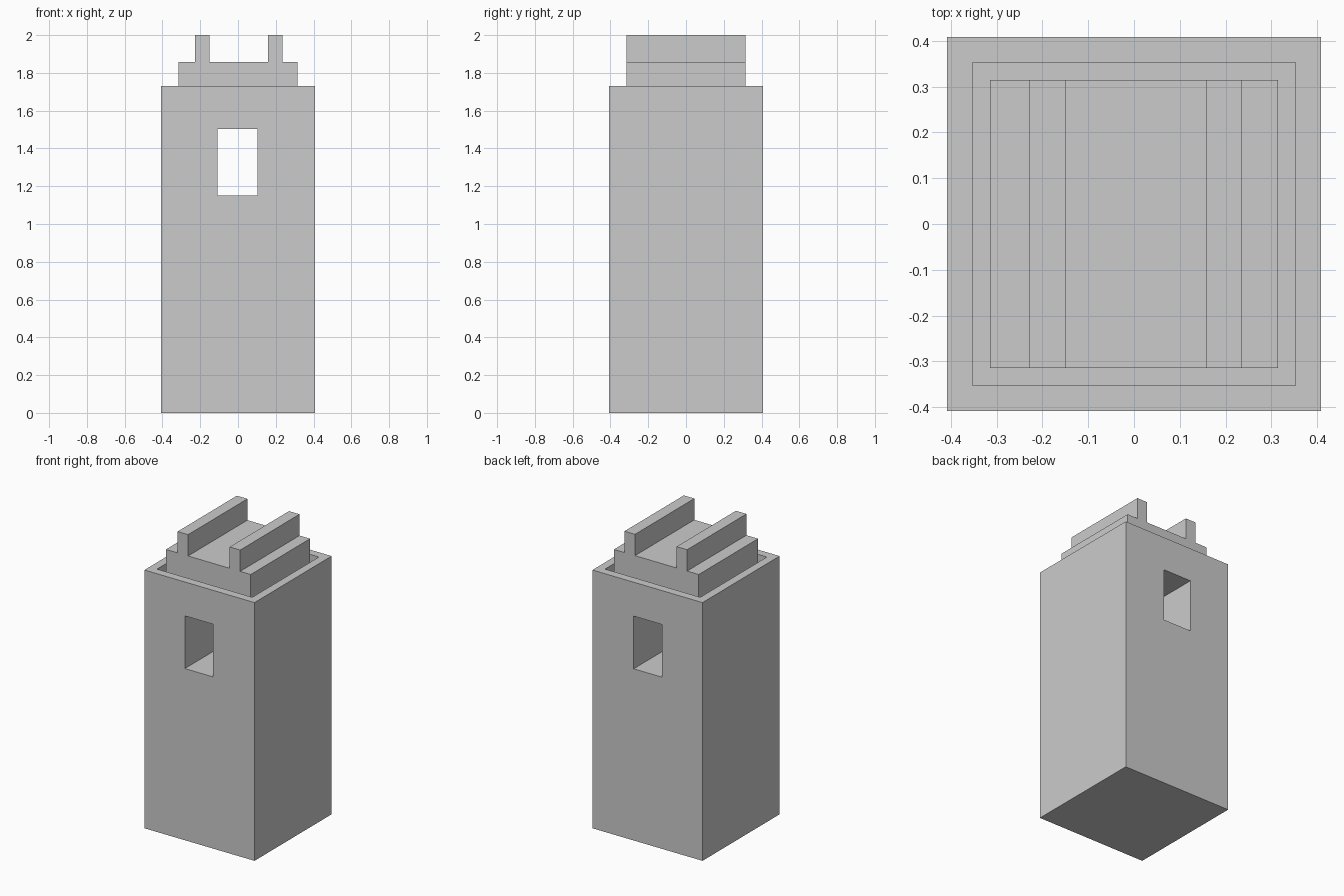
import bpy

if "Cube" in bpy.data.objects:
    bpy.data.objects.remove(bpy.data.objects["Cube"])


def box(name, x, y, z):
    """Box spanning the given (min, max) ranges."""
    spans = (x, y, z)
    bpy.ops.mesh.primitive_cube_add(size=1, location=[(a + b) / 2 for a, b in spans])
    ob = bpy.context.object
    ob.name = name
    ob.scale = [b - a for a, b in spans]
    bpy.ops.object.transform_apply(location=False, rotation=False, scale=True)
    return ob


def cut(target, cutter):
    """Subtract the cutter from the target, then remove it."""
    cutter.hide_render = True
    mod = target.modifiers.new("cut", 'BOOLEAN')
    mod.operation = 'DIFFERENCE'
    mod.solver = 'EXACT'
    mod.object = cutter
    bpy.context.view_layer.objects.active = target
    bpy.ops.object.modifier_apply(modifier=mod.name)
    bpy.data.objects.remove(cutter, do_unlink=True)


OUT, RIM, CAP = 0.408, 0.353, 0.314
TOP, FLOOR, CAP_TOP = 1.73, 1.66, 1.857

# Main tower with a sunken top and a window running front to back
tower = box("tower_body", (-OUT, OUT), (-OUT, OUT), (0, TOP))
cut(tower, box("recess_cutter", (-RIM, RIM), (-RIM, RIM), (FLOOR, TOP + 0.1)))
cut(tower, box("window_cutter", (-0.108, 0.102), (-0.6, 0.6), (1.15, 1.503)))

# Cap block standing inside the rim
box("cap_block", (-CAP, CAP), (-CAP, CAP), (FLOOR, CAP_TOP))

# Two parapet rails along the cap
for name, x in (("left_rail", (-0.228, -0.15)), ("right_rail", (0.158, 0.236))):
    box(name, x, (-CAP, CAP), (CAP_TOP, 2.0))
